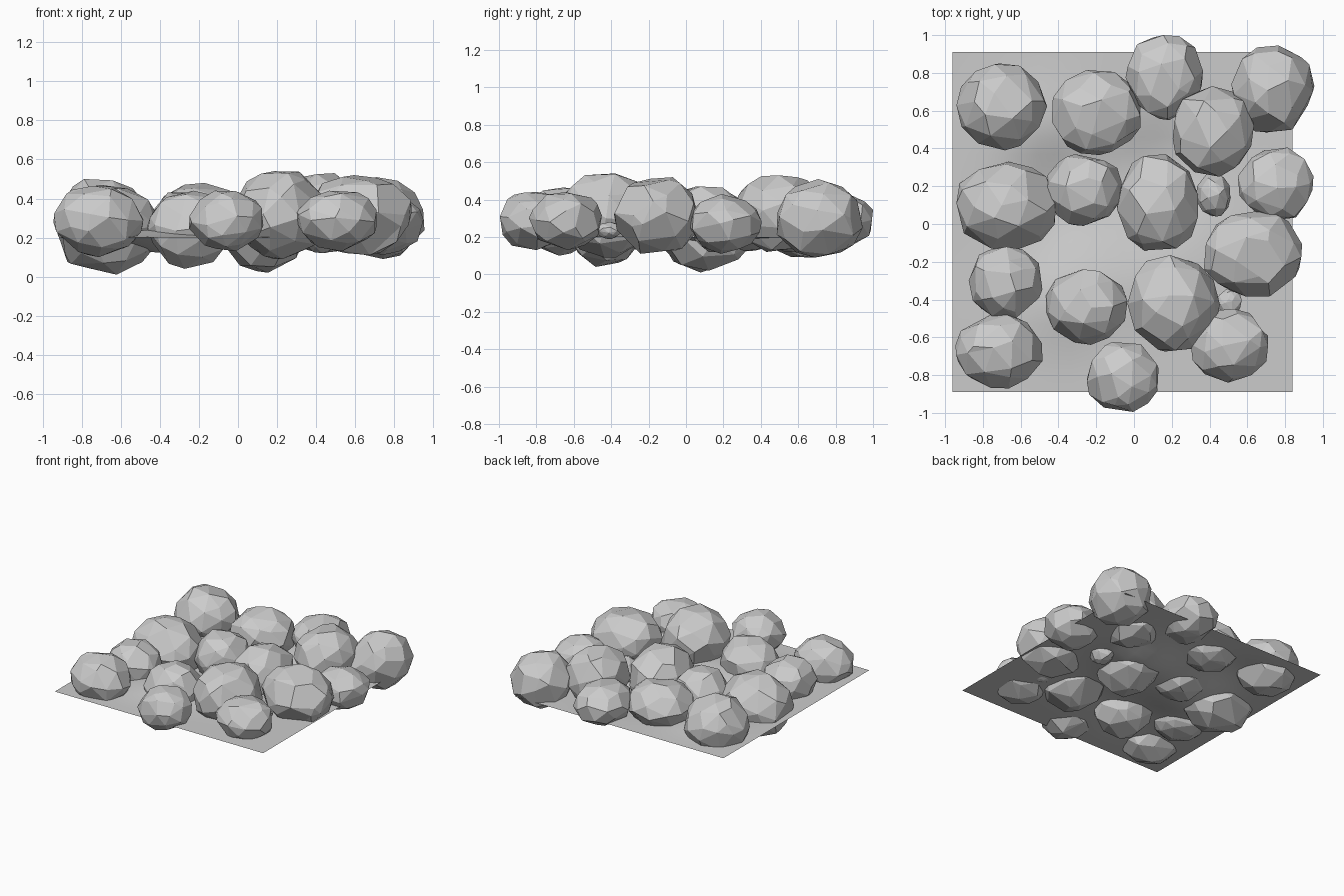
import bpy, bmesh, math, random
from mathutils import Vector, Euler

cube = bpy.data.objects.get("Cube")
if cube:
    bpy.data.objects.remove(cube, do_unlink=True)


def material(name, rgb):
    mat = bpy.data.materials.new(name)
    mat.use_nodes = True
    mat.diffuse_color = (*rgb, 1)
    mat.node_tree.nodes["Principled BSDF"].inputs["Base Color"].default_value = (*rgb, 1)
    return mat


def finish(bm, name, mat, smooth):
    for face in bm.faces:
        face.smooth = smooth
    mesh = bpy.data.meshes.new(name)
    bm.to_mesh(mesh)
    bm.free()
    mesh.materials.append(mat)
    obj = bpy.data.objects.new(name, mesh)
    bpy.context.collection.objects.link(obj)
    return obj


def stone(name, mat, low, high, seed):
    """Faceted boulder: a roughened icosphere fitted into a box."""
    rng = random.Random(seed)
    turn = Euler([rng.uniform(0, math.tau) for _ in range(3)]).to_matrix()
    bm = bmesh.new()
    bmesh.ops.create_icosphere(bm, subdivisions=2, radius=1)
    for v in bm.verts:
        nudge = Vector([rng.uniform(-0.17, 0.17) for _ in range(3)])
        v.co = turn @ (v.co + nudge).normalized() * rng.uniform(0.95, 1.03)
    # Keep only the convex shell, then merge nearly level facets
    hull = bmesh.ops.convex_hull(bm, input=bm.verts[:])
    loose = set(hull["geom_interior"]) | set(hull["geom_unused"])
    bmesh.ops.delete(bm, geom=[g for g in loose if isinstance(g, bmesh.types.BMVert)],
                     context="VERTS")
    bmesh.ops.dissolve_limit(bm, angle_limit=math.radians(11),
                             verts=bm.verts[:], edges=bm.edges[:])
    for axis in range(3):
        values = [v.co[axis] for v in bm.verts]
        a, b = min(values), max(values)
        for v in bm.verts:
            t = (v.co[axis] - a) / (b - a)
            v.co[axis] = low[axis] + t * (high[axis] - low[axis])
    bmesh.ops.recalc_face_normals(bm, faces=bm.faces[:])
    return finish(bm, name, mat, False)


grey = material("stone grey", (0.6, 0.6, 0.6))

# Ground sheet: straight rim, with hollows and swells (x, y, height, spread)
swells = [(-.4, .12, -.08, .28), (.15, .3, -.08, .26), (-.5, .55, .04, .22),
          (-.4, -.42, .05, .25), (.12, -.3, .03, .2)]
bm = bmesh.new()
bmesh.ops.create_grid(bm, x_segments=20, y_segments=20, size=0.9)
for v in bm.verts:
    rim = (1 - (v.co.x / 0.9) ** 4) * (1 - (v.co.y / 0.9) ** 4)
    v.co += Vector((-0.06, 0.01, 0.2))
    v.co.z += rim * sum(h * math.exp(-((v.co.x - x) ** 2 + (v.co.y - y) ** 2) / s ** 2)
                        for x, y, h, s in swells)
finish(bm, "ground", grey, True)

# Stones: centre x, centre y, half width, half depth, bottom, top
stones = [
    (-.70, .62, .24, .23, .09, .50),
    (-.20, .59, .235, .225, .12, .48),
    (.16, .775, .205, .225, .14, .44),
    (.735, .715, .22, .23, .09, .51),
    (.42, .49, .215, .24, .12, .53),
    (-.675, .095, .265, .235, .01, .47),
    (-.27, .18, .205, .19, .09, .43),
    (.125, .115, .215, .255, .02, .47),
    (.42, .155, .09, .115, .12, .34),
    (.75, .21, .20, .195, .11, .43),
    (.63, -.155, .26, .23, .11, .52),
    (-.68, -.31, .195, .19, .13, .44),
    (-.25, -.44, .215, .20, .04, .44),
    (.21, -.42, .245, .255, .09, .54),
    (.505, -.41, .065, .07, .19, .28),
    (-.715, -.67, .23, .20, .10, .465),
    (.505, -.645, .205, .195, .13, .44),
    (-.06, -.81, .19, .185, .13, .44),
]
for i, (x, y, w, d, bottom, top) in enumerate(stones, 1):
    stone(f"stone_{i}", grey, (x - w, y - d, bottom), (x + w, y + d, top), i)
